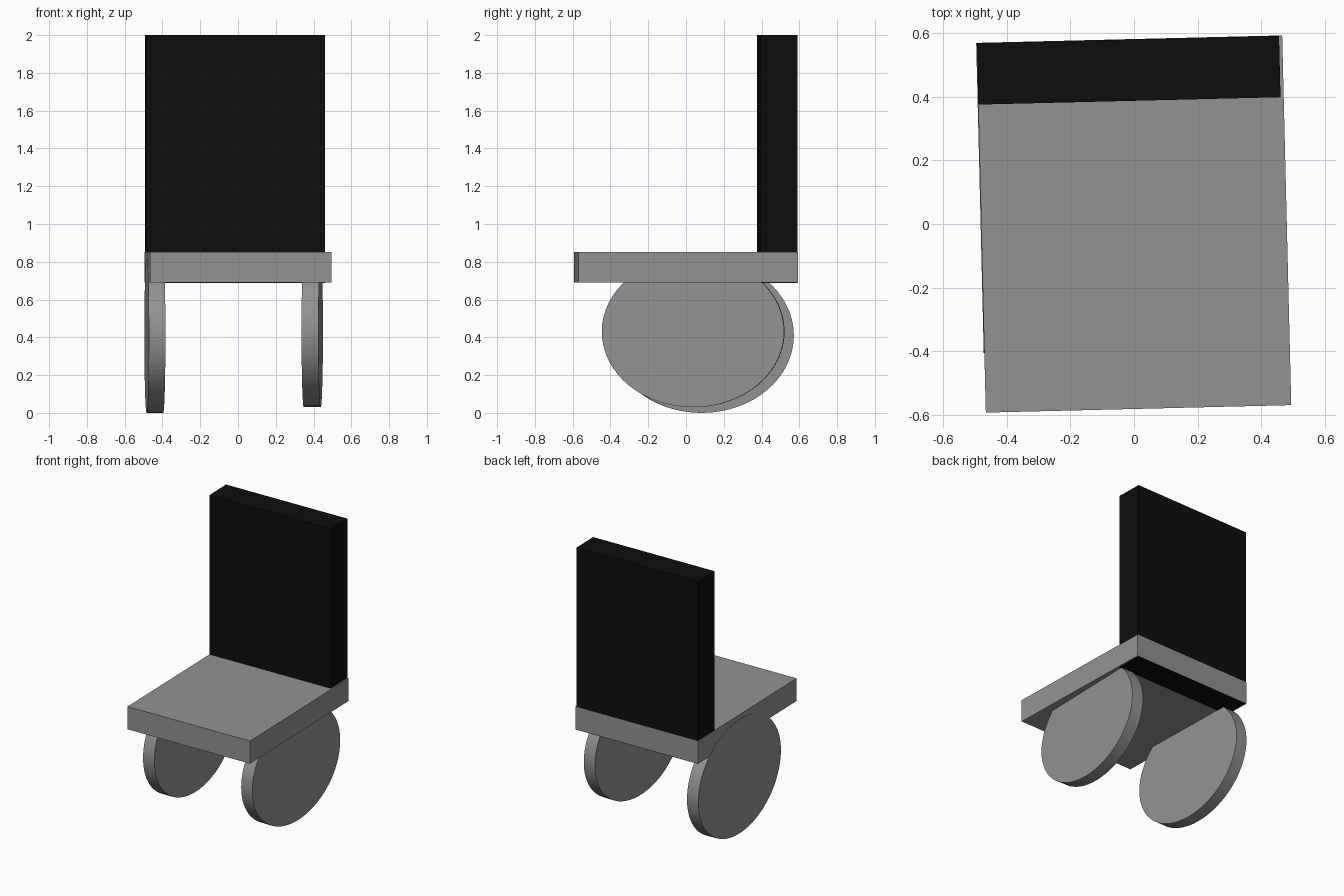
import bpy
import math
from mathutils import Matrix, Vector

if "Cube" in bpy.data.objects:
    bpy.data.objects.remove(bpy.data.objects["Cube"])


def material(name, value):
    m = bpy.data.materials.new(name)
    m.diffuse_color = (value, value, value, 1)
    m.use_nodes = True
    m.node_tree.nodes["Principled BSDF"].inputs["Base Color"].default_value = m.diffuse_color
    return m


grey = material("grey", 0.29)
black = material("black", 0.004)
TURN = math.radians(1.4)  # the whole seat is turned slightly


def box(name, lo, hi, mat):
    """Box given by its limits before the turn about z."""
    lo, hi = Vector(lo), Vector(hi)
    bpy.ops.mesh.primitive_cube_add(size=1)
    ob = bpy.context.object
    ob.name = name
    ob.data.transform(Matrix.Translation((lo + hi) / 2) @ Matrix.Diagonal((*(hi - lo), 1)))
    ob.rotation_euler.z = TURN
    ob.data.materials.append(mat)
    return ob


def wheel(name, centre, half_y, half_z, width, turn):
    """Oval disc with its axle along x."""
    bpy.ops.mesh.primitive_cylinder_add(vertices=64, radius=1, depth=1)
    ob = bpy.context.object
    ob.name = name
    ob.data.transform(Matrix.Diagonal((width, half_y, half_z, 1)) @ Matrix.Rotation(math.pi / 2, 4, 'Y'))
    ob.location = centre
    ob.rotation_euler.z = turn
    ob.data.materials.append(grey)
    bpy.ops.object.shade_smooth_by_angle(angle=math.radians(30))
    return ob


# Seat slab
box("seat", (-0.48, -0.581, 0.69), (0.48, 0.581, 0.853), grey)

# Backrest runs down through the seat and shows on its underside
box("backrest", (-0.479, 0.387, 0.688), (0.47, 0.58, 2.0), black)

# Side wheels
wheel("left_wheel", (-0.44, 0.083, 0.41), 0.487, 0.41, 0.088, TURN)
wheel("right_wheel", (0.393, 0.038, 0.43), 0.483, 0.40, 0.09, -TURN)
